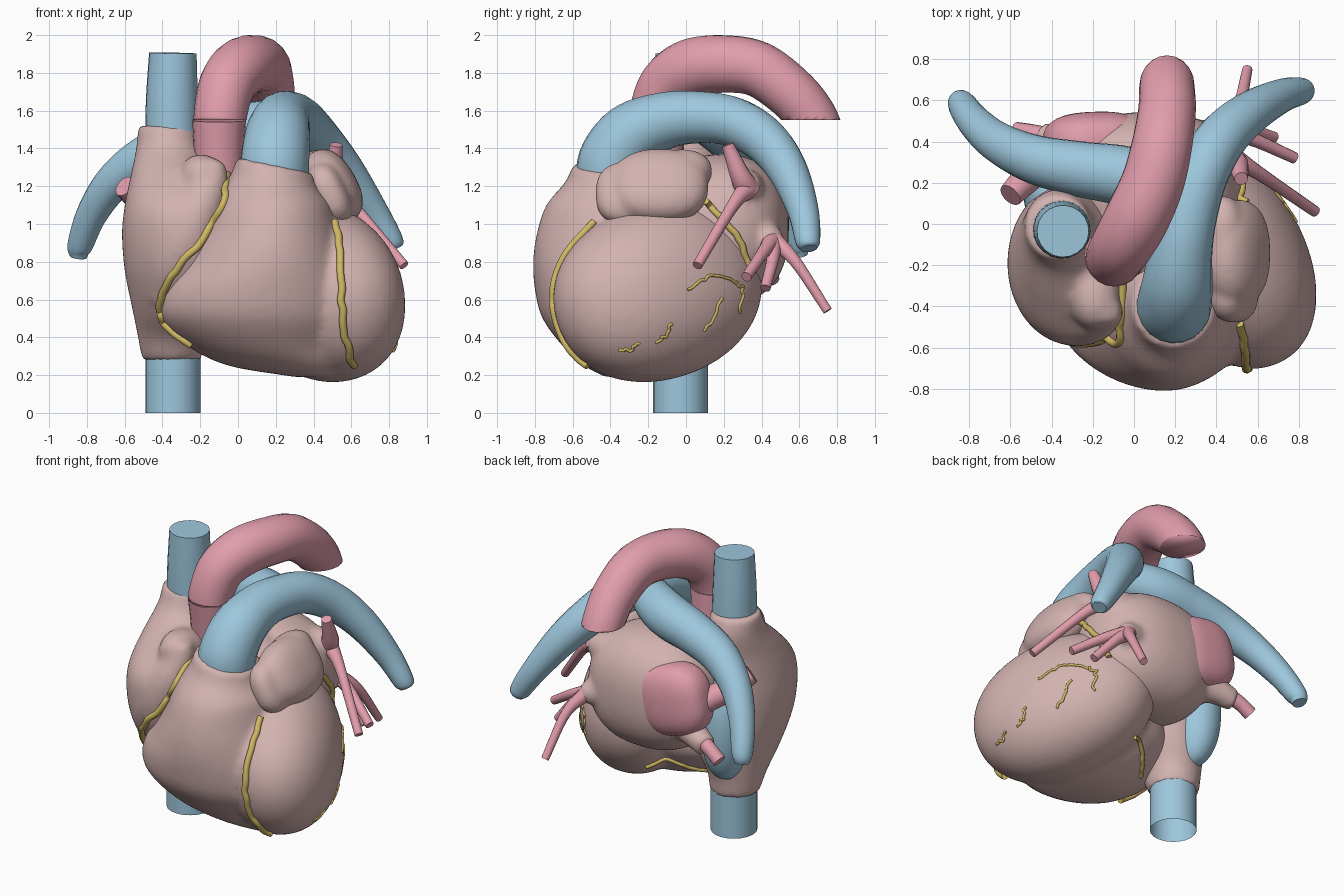
import bpy, bmesh, math, random
from mathutils import Vector, Euler
from mathutils.bvhtree import BVHTree

random.seed(4)
if "Cube" in bpy.data.objects:
    bpy.data.objects.remove(bpy.data.objects["Cube"])


def material(name, rgb):
    m = bpy.data.materials.new(name)
    m.use_nodes = True
    m.diffuse_color = (*rgb, 1)
    shader = next(n for n in m.node_tree.nodes if n.type == 'BSDF_PRINCIPLED')
    shader.inputs["Base Color"].default_value = (*rgb, 1)
    shader.inputs["Roughness"].default_value = 0.6
    return m


MUSCLE = material("muscle mauve", (0.65, 0.45, 0.435))
PINK = material("artery pink", (0.76, 0.34, 0.415))
BLUE = material("vein blue", (0.34, 0.57, 0.72))
YELLOW = material("coronary yellow", (0.64, 0.48, 0.13))


def smooth(points, steps=6):
    """Catmull-Rom interpolation of tuples of any length."""
    p = [Vector(q) for q in points]
    p = [p[0] * 2 - p[1]] + p + [p[-1] * 2 - p[-2]]
    out = []
    for a, b, c, d in zip(p, p[1:], p[2:], p[3:]):
        for i in range(steps):
            t = i / steps
            out.append((b * 2 + (c - a) * t + (a * 2 - b * 5 + c * 4 - d) * t * t
                        + (b * 3 - a - c * 3 + d) * t ** 3) / 2)
    return out + [p[-2]]


def bake(name, ob, mat):
    """Replace a curve or modified object by its final, smooth-shaded mesh."""
    bpy.context.view_layer.update()
    dg = bpy.context.evaluated_depsgraph_get()
    mesh = bpy.data.meshes.new_from_object(ob.evaluated_get(dg), depsgraph=dg)
    bpy.data.objects.remove(ob)
    mesh.materials.clear()
    mesh.materials.append(mat)
    new = bpy.data.objects.new(name, mesh)
    bpy.context.collection.objects.link(new)
    bpy.ops.object.select_all(action='DESELECT')
    new.select_set(True)
    bpy.context.view_layer.objects.active = new
    bpy.ops.object.shade_smooth_by_angle(angle=math.radians(50))
    return new


def tube(name, points, mat, steps=6, sides=5, caps=True):
    """Round tube through (x, y, z, radius) points."""
    curve = bpy.data.curves.new(name, 'CURVE')
    curve.dimensions = '3D'
    curve.bevel_depth = 1
    curve.bevel_resolution = sides
    curve.use_fill_caps = caps
    path = smooth(points, steps)
    spline = curve.splines.new('POLY')
    spline.points.add(len(path) - 1)
    for pt, q in zip(spline.points, path):
        pt.co = (*q[:3], 1)
        pt.radius = q[3]
    ob = bpy.data.objects.new(name + " path", curve)
    bpy.context.collection.objects.link(ob)
    return bake(name, ob, mat)


def ellipsoid(bm, centre, radii, turn=(0, 0, 0), power=1.0):
    """Ellipsoid; a power under one makes it boxier."""
    verts = bmesh.ops.create_icosphere(bm, subdivisions=4, radius=1)["verts"]
    rot = Euler([math.radians(a) for a in turn]).to_matrix()
    for v in verts:
        c = [math.copysign(abs(k) ** power, k) * r for k, r in zip(v.co, radii)]
        v.co = rot @ Vector(c) + Vector(centre)


def bridge(bm, rings):
    for lo, hi in zip(rings, rings[1:]):
        for i in range(len(lo)):
            j = (i + 1) % len(lo)
            bm.faces.new((lo[i], lo[j], hi[j], hi[i]))
    bm.faces.new(rings[0][::-1])
    bm.faces.new(rings[-1])


def loft(bm, rows, sides=48):
    """Stack of level ellipses given as (z, x, y, x radius, y radius)."""
    angles = [math.tau * i / sides for i in range(sides)]
    bridge(bm, [[bm.verts.new((x + rx * math.cos(a), y + ry * math.sin(a), z))
                 for a in angles] for z, x, y, rx, ry in smooth(rows)])


def limb(bm, points, sides=24):
    """Round stub through (x, y, z, radius) points, for blending into a mass."""
    path = smooth(points, 5)
    turn = (path[-1].to_3d() - path[0].to_3d()).to_track_quat('Z', 'Y').to_matrix()
    bridge(bm, [[bm.verts.new(q.to_3d() + turn @ Vector((math.cos(a), math.sin(a), 0)) * q[3])
                 for a in (math.tau * i / sides for i in range(sides))] for q in path])


def blend(name, bm, mat, voxel=0.02, passes=8):
    """Fuse overlapping masses into one soft skin."""
    bmesh.ops.recalc_face_normals(bm, faces=bm.faces)
    mesh = bpy.data.meshes.new(name)
    bm.to_mesh(mesh)
    bm.free()
    ob = bpy.data.objects.new(name + " masses", mesh)
    bpy.context.collection.objects.link(ob)
    remesh = ob.modifiers.new("fuse", 'REMESH')
    remesh.mode = 'VOXEL'
    remesh.voxel_size = voxel
    soft = ob.modifiers.new("soften", 'SMOOTH')
    soft.factor = 0.5
    soft.iterations = passes
    return bake(name, ob, mat)


# Ventricles: right one with its slanted outflow cone, left one as a tilted egg
bm = bmesh.new()
loft(bm, [(.19, .44, -.3, .14, .13), (.25, .29, -.3, .34, .24), (.35, .17, -.3, .43, .35),
          (.5, .12, -.3, .53, .46), (.65, .12, -.31, .52, .49), (.8, .15, -.32, .44, .49),
          (.95, .17, -.33, .37, .46), (1.1, .18, -.35, .315, .39), (1.22, .19, -.38, .235, .26),
          (1.31, .195, -.4, .2, .2)])
for v in bm.verts:
    v.co.z -= max(0, v.co.z - 1.1) * (v.co.x - .2)
ellipsoid(bm, (.44, -.15, .64), (.38, .595, .465), (16, -10, 27), 0.95)
ventricles = blend("ventricles", bm, MUSCLE)

# Right atrium between the two great veins, with its ear-shaped flap
bm = bmesh.new()
loft(bm, [(.28, -.35, -.03, .16, .155), (.4, -.35, -.06, .18, .2), (.55, -.32, -.12, .24, .3),
          (.75, -.3, -.17, .3, .38), (.95, -.29, -.19, .325, .4), (1.1, -.3, -.18, .3, .38),
          (1.25, -.33, -.12, .24, .29), (1.4, -.365, -.03, .175, .2), (1.52, -.37, -.015, .16, .155)])
limb(bm, [(-.11, -.43, 1.34, .05), (-.13, -.43, 1.25, .085), (-.2, -.45, 1.1, .13),
          (-.29, -.43, .92, .165), (-.36, -.39, .75, .15), (-.42, -.34, .58, .08)])
ellipsoid(bm, (-.2, -.28, 1.21), (.13, .24, .14), (-20, 10, 0), 0.9)
right_atrium = blend("right_atrium", bm, MUSCLE, passes=12)

# Blue hollow of the great veins showing behind the right atrium
bm = bmesh.new()
ellipsoid(bm, (-.38, .1, .78), (.15, .2, .37), (0, 0, 15), 0.9)
blend("venous_sinus", bm, BLUE)

# Left atrium with stubs for the lung veins
bm = bmesh.new()
ellipsoid(bm, (.08, .19, .97), (.445, .355, .4), (0, 0, 0), 0.85)
ellipsoid(bm, (.05, -.05, 1.05), (.4, .3, .31))
limb(bm, [(.25, .28, 1.15, .15), (.4, .31, 1.19, .11), (.5, .33, 1.21, .06)])
limb(bm, [(.2, .3, .95, .15), (.36, .41, .93, .1), (.47, .47, .91, .06)])
limb(bm, [(-.15, .3, .88, .14), (-.33, .39, .82, .09), (-.46, .43, .77, .07)])
left_atrium = blend("left_atrium", bm, MUSCLE)

# Left flap, tapering to a low front tip
bm = bmesh.new()
ellipsoid(bm, (.5, -.14, 1.2), (.13, .26, .21), (0, -30, 0), 0.85)
ellipsoid(bm, (.485, -.32, 1.16), (.095, .16, .175), (0, -25, 0), 0.8)
ellipsoid(bm, (.42, -.02, 1.28), (.12, .16, .11), (0, -30, 0), 0.9)
left_flap = blend("left_flap", bm, MUSCLE, 0.016, 14)

# Broad pink vein trunk on the back
bm = bmesh.new()
ellipsoid(bm, (-.19, .39, 1.02), (.25, .155, .24), (0, 12, 2), 0.75)
blend("right_lung_vein_trunk", bm, PINK, 0.016, 5)

# Great vessels
tube("upper_great_vein", [(-.35, -.025, 1.4, .142), (-.35, -.03, 1.65, .138),
                          (-.345, -.035, 1.905, .126)], BLUE, sides=8)
tube("lower_great_vein", [(-.345, -.03, 0, .146), (-.345, -.03, .2, .146),
                          (-.345, -.03, .4, .146)], BLUE, sides=8, caps=False)
tube("aorta_root", [(-.1, -.12, 1.1, .13), (-.1, -.14, 1.35, .132), (-.1, -.155, 1.55, .142)],
     PINK, sides=8)
arch = tube("aorta_arch", [(-.1, -.17, 1.45, .138), (-.09, -.155, 1.6, .142),
                           (-.055, -.095, 1.74, .15), (.015, .03, 1.825, .157),
                           (.09, .2, 1.847, .153), (.135, .38, 1.82, .147),
                           (.16, .55, 1.7, .14), (.16, .655, 1.58, .135),
                           (.16, .715, 1.46, .13)], PINK, sides=8)
bm = bmesh.new()
bm.from_mesh(arch.data)
bmesh.ops.bisect_plane(bm, geom=bm.verts[:] + bm.edges[:] + bm.faces[:],
                       plane_co=(0, 0, 1.55), plane_no=(0, 0, 1), clear_inner=True)
bmesh.ops.holes_fill(bm, edges=bm.edges, sides=0)
bm.to_mesh(arch.data)
bm.free()
tube("lung_artery_left", [(.19, -.39, 1.2, .182), (.195, -.39, 1.33, .182), (.21, -.29, 1.47, .172),
                          (.23, -.12, 1.545, .152), (.27, .06, 1.565, .138), (.33, .25, 1.54, .132),
                          (.43, .42, 1.44, .122), (.565, .54, 1.28, .105), (.71, .62, 1.07, .083),
                          (.81, .645, .91, .066), (.83, .65, .87, .045)], BLUE, sides=8)
tube("lung_artery_right", [(.25, .1, 1.55, .12), (0, .22, 1.49, .145), (-.25, .265, 1.435, .135),
                           (-.47, .31, 1.36, .12), (-.65, .39, 1.23, .1), (-.77, .49, 1.06, .083),
                           (-.835, .58, .89, .068), (-.845, .6, .825, .045)], BLUE, sides=8)

# Lung veins
for name, path in {
    "left_vein_upper": [(.45, .33, 1.18, .07), (.5, .29, 1.25, .055), (.52, .22, 1.42, .033)],
    "left_vein_long": [(.46, .33, 1.19, .06), (.6, .25, 1.1, .034), (.88, .06, .78, .027)],
    "left_vein_rear": [(.43, .46, .92, .05), (.51, .58, .8, .032), (.55, .75, .54, .025)],
    "left_vein_front": [(.43, .46, .92, .05), (.58, .41, .85, .034), (.78, .32, .72, .028)],
    "left_vein_low": [(.43, .46, .92, .05), (.54, .46, .82, .034), (.68, .42, .66, .028)],
    "right_vein_upper": [(-.38, .34, 1.03, .08), (-.5, .24, 1.11, .075), (-.6, .14, 1.2, .06)],
    "right_vein_lower": [(-.42, .42, .8, .05), (-.5, .44, .76, .045), (-.57, .45, .71, .045)],
}.items():
    tube(name, path, PINK)

# Coronary vessels, laid on the muscle along a ray direction
bpy.context.view_layer.update()
depsgraph = bpy.context.evaluated_depsgraph_get()
skins = [BVHTree.FromObject(o, depsgraph) for o in (ventricles, right_atrium, left_atrium, left_flap)]


def laid(name, path, radius, axis, wobble=0.008):
    """Path holds the two coordinates across the ray, in x, y, z order."""
    axis = Vector(axis)
    across = [i for i in range(3) if not axis[i]]
    points = []
    for q in smooth(path, 4):
        start = axis * -3
        for i, s in zip(across, q):
            start[i] = s + random.uniform(-wobble, wobble)
        hits = [t.ray_cast(start, axis) for t in skins]
        hits = [h for h in hits if h[0]]
        if hits:
            place, normal = min(hits, key=lambda h: h[3])[:2]
            points.append((*(place + normal * radius * 0.3), radius))
    tube(name, points, YELLOW, 3, 4)


FRONT, SIDE, BELOW = (0, 1, 0), (-1, 0, 0), (0, 0, 1)
laid("right_coronary", [(-.05, 1.26), (-.08, 1.1), (-.19, .92), (-.33, .76), (-.41, .6),
                        (-.39, .48), (-.24, .36)], .02, FRONT, .006)
laid("front_coronary", [(.51, 1.01), (.54, .85), (.55, .6), (.57, .4), (.61, .25)], .02, FRONT, .006)
laid("side_coronary", [(.1, 1.12), (.2, 1.02), (.28, .92), (.33, .78)], .018, SIDE, .003)
laid("rear_coronary", [(.17, .2), (.06, .12), (-.04, .03), (-.12, -.08)], .014, BELOW, .004)
for i, twig in enumerate([[(0, .65), (.1, .71), (.18, .72), (.26, .69)],
                          [(.26, .69), (.3, .65), (.28, .54)],
                          [(.09, .44), (.14, .5), (.19, .61)],
                          [(-.16, .37), (-.11, .41), (-.08, .48)],
                          [(-.35, .33), (-.29, .34), (-.24, .37)]]):
    laid(f"coronary_twig_{i + 1}", twig, .008, SIDE, .009)
